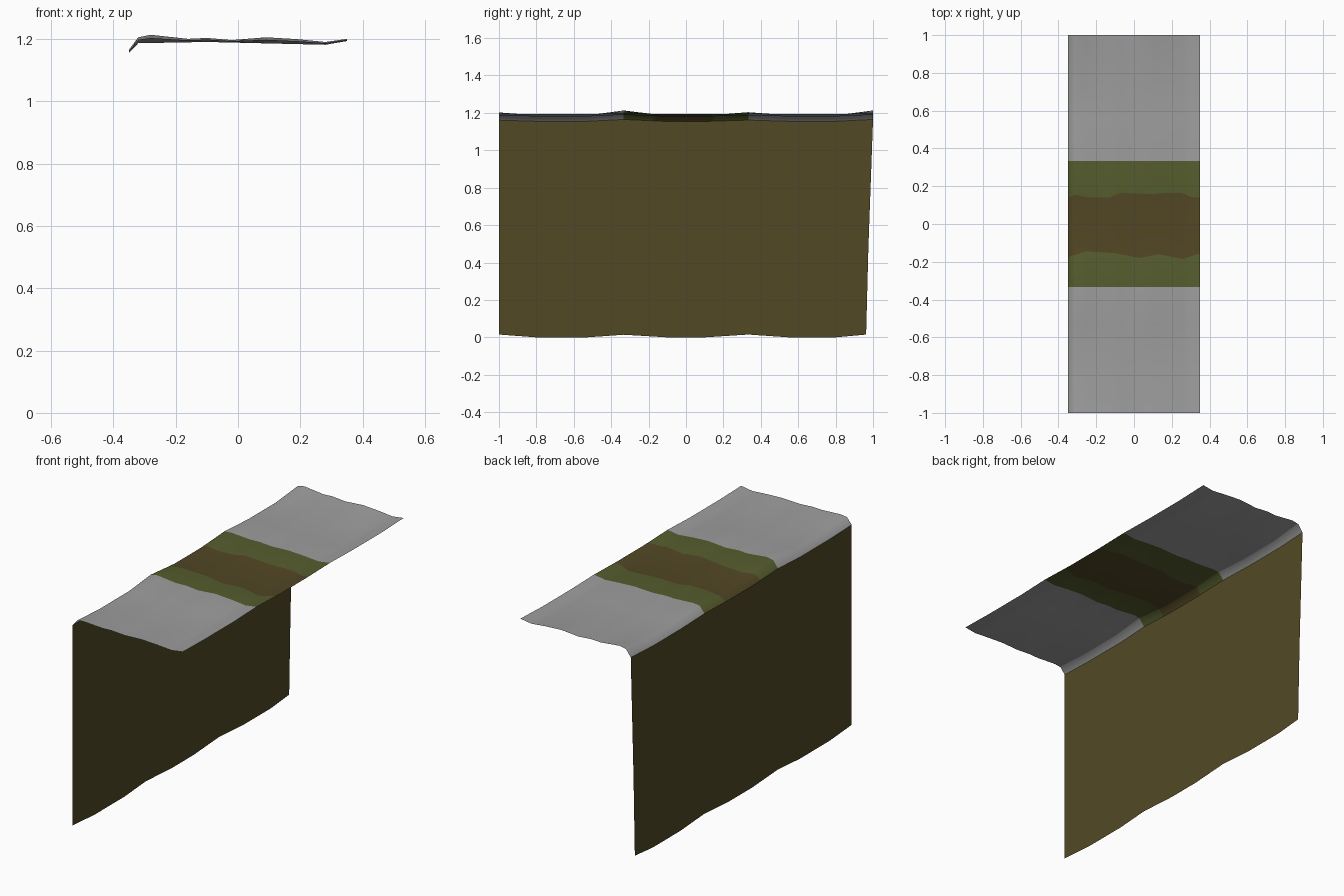
import bpy, bmesh

if "Cube" in bpy.data.objects:
    bpy.data.objects.remove(bpy.data.objects["Cube"])


def srgb(r, g, b):
    f = lambda c: c / 12.92 if c <= 0.04045 else ((c + 0.055) / 1.055) ** 2.4
    return (f(r / 255), f(g / 255), f(b / 255), 1)


def material(name, rgb):
    m = bpy.data.materials.new(name)
    m.diffuse_color = srgb(*rgb)
    m.use_nodes = True
    m.node_tree.nodes["Principled BSDF"].inputs["Base Color"].default_value = m.diffuse_color
    return m


stone = material("grey stone", (158, 158, 158))
grass = material("moss green", (86, 93, 46))
path = material("path brown", (82, 71, 37))
earth = material("earth brown", (82, 73, 37))


def lerp(pts, t):
    """Piecewise linear interpolation through (t, value) points."""
    for (a, va), (b, vb) in zip(pts, pts[1:]):
        if t <= b:
            return va + (vb - va) * (t - a) / (b - a)
    return pts[-1][1]


def grid_object(name, rows, mats, pick):
    """Quad sheet from rows of points; pick(row) gives the material slot."""
    bm = bmesh.new()
    vs = [[bm.verts.new(p) for p in row] for row in rows]
    for i in range(len(rows) - 1):
        for j in range(len(rows[0]) - 1):
            f = bm.faces.new((vs[i][j], vs[i][j + 1], vs[i + 1][j + 1], vs[i + 1][j]))
            f.material_index = pick(i)
            f.smooth = True
    me = bpy.data.meshes.new(name)
    bm.to_mesh(me)
    bm.free()
    for m in mats:
        me.materials.append(m)
    ob = bpy.data.objects.new(name, me)
    bpy.context.collection.objects.link(ob)
    return ob


# Cross-sections of the top at its ridges and its hollows
ridge = [(-.35, 1.165), (-.32, 1.205), (-.28, 1.213), (-.16, 1.2), (-.1, 1.203),
         (-.02, 1.196), (.09, 1.205), (.19, 1.199), (.28, 1.19), (.35, 1.2)]
hollow = [(-.35, 1.155), (-.32, 1.186), (-.1, 1.19), (.28, 1.181), (.35, 1.193)]
# How much of the ridge shape appears along the length
wave = [(-1, .6), (-.8, 0), (-.53, 0), (-.333, 1), (-.12, 0), (.12, 0),
        (.333, .65), (.55, 0), (.8, 0), (1, 1)]
# Ragged borders of the worn path
north = [(-.35, .14), (-.31, .155), (-.24, .14), (-.13, .14), (-.07, .165),
         (.1, .157), (.17, .165), (.25, .165), (.31, .14), (.35, .14)]
south = [(-.35, -.175), (-.25, -.145), (-.1, -.155), (.03, -.18),
         (.13, -.16), (.26, -.185), (.35, -.155)]


def height(x, y):
    w = lerp(wave, y)
    return lerp(ridge, x) * w + lerp(hollow, x) * (1 - w)


# Top sheet: stone, moss strips and a brown path across the middle
xs = sorted({p[0] for p in ridge} | {p[0] for p in north} | {p[0] for p in south})
lines = [-1, -.8, -.53, -.333, south, -.12, .12, north, .333, .55, .8, 1]
rows = []
for line in lines:
    row = []
    for x in xs:
        y = lerp(line, x) if isinstance(line, list) else line
        row.append((x, y, height(x, y)))
    rows.append(row)
grid_object("top_ledge", rows, [stone, grass, path],
            lambda i: 0 if i < 3 or i > 7 else (1 if i in (3, 7) else 2))

# Vertical earth wall under the rolled edge, with its far end leaning in
foot = [(-1, .015), (-.8, 0), (-.53, 0), (-.333, .014), (-.1, 0), (.1, 0),
        (.333, .015), (.55, 0), (.8, 0), (1, .015)]
wall = []
for t, inset in ((0, .037), (.4, .025), (1, 0)):
    wall.append([(-.35, y - (inset if y == 1 else 0),
                  z + (height(-.35, y) - z) * t) for y, z in foot])
grid_object("cliff_wall", [r[::-1] for r in wall], [earth], lambda i: 0)
